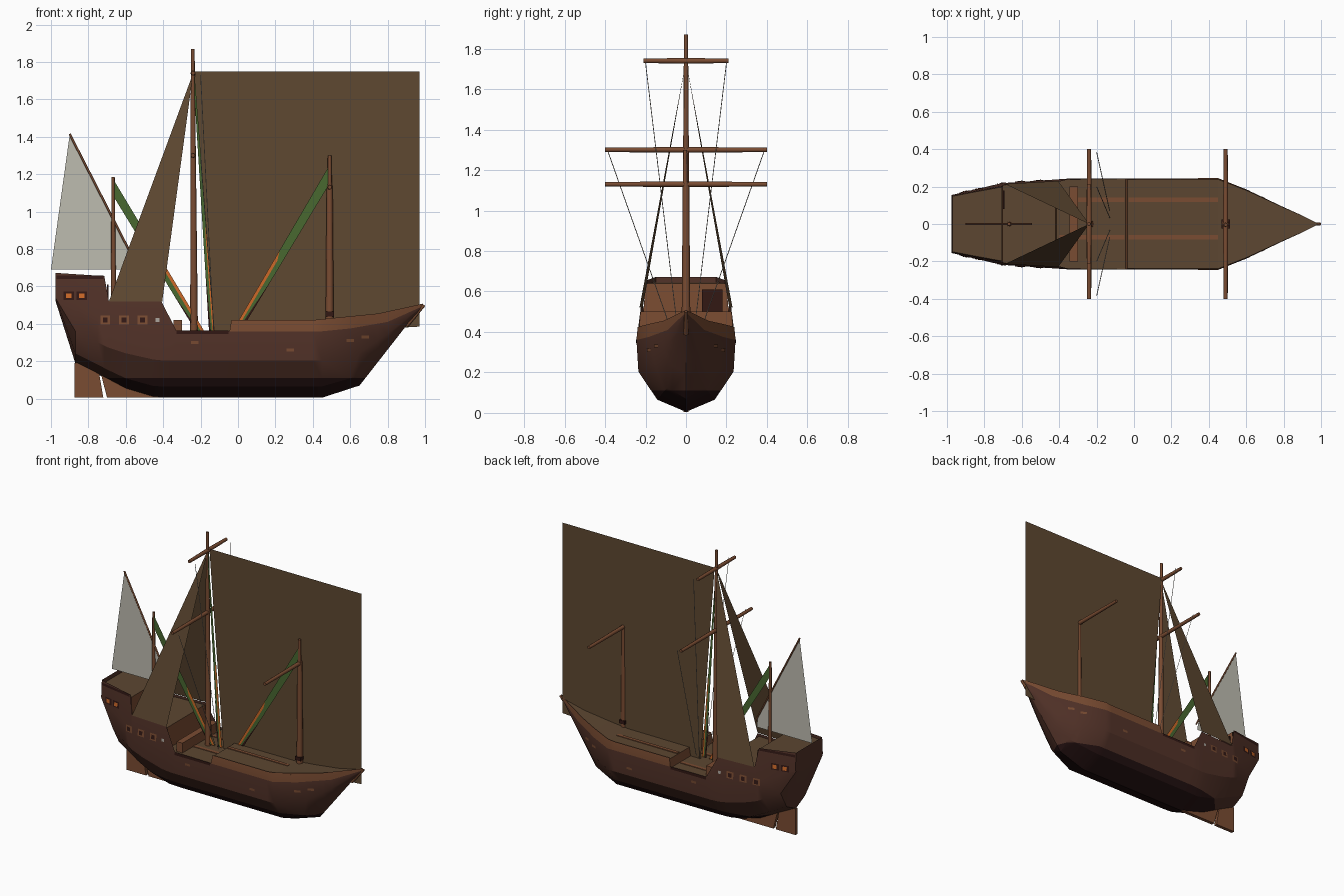
import bpy, bmesh
from mathutils import Vector

cube = bpy.data.objects.get("Cube")
if cube:
    bpy.data.objects.remove(cube)


def material(name, *rgb):
    linear = [((c / 255 + 0.055) / 1.055) ** 2.4 for c in rgb] + [1]
    m = bpy.data.materials.new(name)
    m.use_nodes = True
    m.diffuse_color = linear
    shader = m.node_tree.nodes["Principled BSDF"]
    shader.inputs["Base Color"].default_value = linear
    shader.inputs["Roughness"].default_value = 0.9
    return m


HULL = material("hull brown", 82, 50, 40)
BOTTOM = material("tarred bottom", 36, 17, 17)
WOOD = material("red wood", 122, 76, 50)
DECK = material("deck planks", 92, 70, 49)
RIGGING = material("rigging brown", 94, 72, 49)
CANVAS = material("pale canvas", 190, 188, 176)
GREEN = material("pennant green", 72, 104, 48)
ORANGE = material("lamp orange", 205, 105, 40)
TRIM = material("dark trim", 50, 24, 20)
GREY = material("rope grey", 165, 160, 152)


def finish(name, bm, *mats):
    mesh = bpy.data.meshes.new(name)
    bm.to_mesh(mesh)
    bm.free()
    for m in mats:
        mesh.materials.append(m)
    ob = bpy.data.objects.new(name, mesh)
    bpy.context.collection.objects.link(ob)
    return ob


def smooth(ob, angle):
    bpy.ops.object.select_all(action="DESELECT")
    bpy.context.view_layer.objects.active = ob
    ob.select_set(True)
    bpy.ops.object.shade_smooth_by_angle(angle=angle)


def sheet(name, points, mat):
    bm = bmesh.new()
    bm.faces.new([bm.verts.new(p) for p in points])
    return finish(name, bm, mat)


def flat(name, outline, mat, y=0.0):
    return sheet(name, [(x, y, z) for x, z in outline], mat)


def spar(name, a, b, r1, r2, mat=WOOD, sides=8):
    a, b = Vector(a), Vector(b)
    bm = bmesh.new()
    bmesh.ops.create_cone(bm, cap_ends=True, segments=sides, radius1=r1, radius2=r2, depth=(b - a).length)
    ob = finish(name, bm, mat)
    ob.location = (a + b) / 2
    ob.rotation_euler = (b - a).to_track_quat("Z", "Y").to_euler()
    if sides > 4:
        smooth(ob, 0.9)
    return ob


def block(name, low, high, mat):
    bm = bmesh.new()
    bmesh.ops.create_cube(bm, size=1)
    low, high = Vector(low), Vector(high)
    for v in bm.verts:
        v.co = (low + high) / 2 + v.co * (high - low)
    return finish(name, bm, mat)


def lerp(table, t):
    for (a, u), (b, v) in zip(table, table[1:]):
        if t <= b:
            return u + (v - u) * max(t - a, 0) / (b - a)
    return table[-1][1]


# Hull lines: keel height, wale height, rail height and half beam along x
KEEL = [(-.975, .52), (-.87, .19), (-.75, .13), (-.6, .05), (-.45, .005), (.45, .005), (.65, .07), (.9, .39), (.99, .49)]
WALE = [(-.975, .55), (-.7, .41), (-.4, .36), (.45, .36), (.6, .375), (.8, .41), (.99, .495)]
RAIL = [(-.975, .672), (-.715, .655), (-.69, .52), (-.41, .52), (-.33, .365), (-.045, .362),
        (-.035, .42), (.4, .42), (.75, .455), (.99, .508)]
BEAM = [(-.975, .155), (-.71, .218), (-.36, .242), (.45, .245), (.6, .185), (.8, .09), (.9, .045), (.99, 0)]
SECTION = [(0, 0), (.17, .58), (.56, .96), (1, 1)]


def hull_y(x, z):
    keel, wale, beam = lerp(KEEL, x), lerp(WALE, x), lerp(BEAM, x)
    if z > wale:
        return beam * (1 - 0.4 * (z - wale))
    return beam * lerp(SECTION, (z - keel) / (wale - keel))


def build_hull():
    stations = sorted({x for t in (KEEL, RAIL, BEAM) for x, _ in t})
    bm = bmesh.new()
    rings = []
    for x in stations:
        keel, wale, rail = lerp(KEEL, x), lerp(WALE, x), lerp(RAIL, x)
        levels = [keel + f * (wale - keel) for f, _ in SECTION] + [max(rail, wale)]
        half = [(hull_y(x, z), z) for z in levels]
        ring = [(-y, z) for y, z in half[:0:-1]] + half
        rings.append([bm.verts.new((x, y, z)) for y, z in ring])
    for a, b in zip(rings, rings[1:]):
        last = len(a) - 2
        for i in range(last + 1):
            face = bm.faces.new((a[i], a[i + 1], b[i + 1], b[i]))
            # Bulwark strip ahead of the waist is lighter wood
            if i in (0, last) and a[0].co.x > -.05:
                face.material_index = 2
    bm.faces.new(rings[0])
    bmesh.ops.remove_doubles(bm, verts=bm.verts, dist=0.0005)
    # Cut the waterline
    bmesh.ops.bisect_plane(bm, geom=bm.verts[:] + bm.edges[:] + bm.faces[:], plane_co=(0, 0, .11), plane_no=(0, 0, 1))
    for f in bm.faces:
        if f.calc_center_median().z < .11:
            f.material_index = 1
    bmesh.ops.recalc_face_normals(bm, faces=bm.faces)
    smooth(finish("hull", bm, HULL, BOTTOM, WOOD), 0.5)


build_hull()

# Stepped deck with bulkheads at each level
LEVELS = [(-.97, .645), (-.705, .64), (-.7, .5), (-.42, .5), (-.415, .35), (-.045, .35), (-.035, .41),
          (.45, .412), (.6, .427), (.8, .452), (.9, .476), (.985, .495)]
bm = bmesh.new()
rows = [[bm.verts.new((x, s * hull_y(x, z), z)) for s in (-1, 1)] for x, z in LEVELS]
for a, b in zip(rows, rows[1:]):
    steep = abs(a[0].co.z - b[0].co.z) > .05
    bm.faces.new((a[0], b[0], b[1], a[1])).material_index = int(steep)
finish("deck", bm, DECK, WOOD)
for y in (-.07, .13):
    block("deck_strake", (-.03, y - .012, .405), (.45, y + .012, .416), WOOD)
    block("waist_strake", (-.4, y - .012, .345), (-.05, y + .012, .354), WOOD)
block("cabin_door", (-.7, .08, .5), (-.692, .18, .61), TRIM)
block("deck_step", (-.345, -.2, .34), (-.3, .2, .42), WOOD)


# Plates that follow the hull skin
def plate(name, x0, x1, z0, z1, mat, lift=.004):
    for s in (-1, 1):
        corners = ((x0, z0), (x1, z0), (x1, z1), (x0, z1))
        sheet(name, [(x, s * (hull_y(x, z) + lift), z) for x, z in corners][::-s], mat)


def window(name, x, z, w, h, frame, pane):
    plate(name + "_frame", x - w, x + w, z - h, z + h, frame)
    plate(name + "_pane", x - w * .5, x + w * .5, z - h * .6, z + h * .6, pane, .007)


for x in (-.71, -.61, -.51):
    window("gun_port", x, .42, .026, .024, WOOD, TRIM)
plate("small_port", -.44, -.42, .41, .43, GREY)
for x in (-.905, -.835):
    window("stern_window", x, .55, .028, .022, TRIM, ORANGE)
plate("poop_trim", -.97, -.72, .64, .657, TRIM)
plate("waist_trim", -.33, -.05, .345, .363, TRIM)
for x, z in ((-.23, .3), (.28, .26), (.6, .31), (.68, .33)):
    plate("hull_patch", x - .02, x + .02, z - .008, z + .008, WOOD)

# Rudder and skeg
for name, outline in (("rudder", [(-.875, .19), (-.875, .005), (-.72, .005), (-.745, .15), (-.8, .2)]),
                      ("skeg", [(-.735, .14), (-.7, .005), (-.42, .005), (-.5, .05), (-.7, .15)])):
    ob = flat(name, outline, WOOD)
    ob.modifiers.new("thickness", "SOLIDIFY").thickness = .024
    ob.modifiers["thickness"].offset = 0

spar("stem_post", (.9, 0, .39), (.995, 0, .5), .012, .008)

# Masts and yards
spar("main_mast", (-.235, 0, .34), (-.242, 0, 1.87), .021, .01)
spar("fore_mast", (.49, 0, .4), (.49, 0, 1.14), .022, .016)
spar("fore_topmast", (.49, -.004, 1.13), (.49, -.004, 1.3), .012, .01)
spar("mizzen_mast", (-.665, 0, .48), (-.668, 0, 1.185), .014, .009)
block("mast_collar", (.468, -.025, .44), (.512, .025, .465), TRIM)
for name, x, z, reach in (("main_yard", -.24, 1.3, .4), ("top_yard", -.24, 1.74, .21), ("fore_yard", .49, 1.13, .4)):
    for s in (-1, 1):
        spar(name, (x, 0, z), (x, s * reach, z), .014, .011)
spar("mizzen_yard", (-.9, 0, 1.415), (-.55, 0, .73), .006, .006)

# Sails and shroud panels
flat("mizzen_sail", [(-.9, 1.41), (-1, .69), (-.56, .69), (-.57, .78)], CANVAS)
flat("great_sheet", [(-.235, 1.748), (-.125, .35), (.4, .35), (.97, .385), (.97, 1.748)], RIGGING, .012)
for s in (-1, 1):
    sheet("shroud_panel", [(-.24, 0, 1.74), (-.69, s * .214, .52), (-.405, s * .23, .52)], RIGGING)


# Pennants hung along the stays, with an orange lower border
def pennant(name, top, foot, drop, width, y):
    (tx, tz), (fx, fz) = top, foot
    high, low = (tx, tz), (tx, tz - drop)
    left, right = sorted((fx, fx + width))
    near, far = (right, left) if tx < fx else (left, right)
    flat(name, [high, (near, fz), (far, fz), low], GREEN, y)
    mid = lambda p, q, t: (p[0] + (q[0] - p[0]) * t, p[1] + (q[1] - p[1]) * t)
    a, b = (near, fz), (far, fz)
    for dy in (-.003, .003):
        flat(name + "_border", [mid(high, a, .55), a, mid(a, b, .4), mid(mid(high, a, .6), mid(low, b, .6), .4)],
             ORANGE, y + dy)
        flat(name + "_hem", [mid(low, b, .7), b, mid(b, a, .35)], TRIM, y + dy)


pennant("mizzen_pennant", (-.665, 1.17), (-.225, .36), .09, .045, -.006)
pennant("main_pennant", (-.232, 1.73), (-.155, .36), .12, .03, -.006)
pennant("fore_pennant", (.49, 1.25), (.005, .42), .1, .045, -.008)

# Running ropes
for s in (-1, 1):
    spar("yard_rope", (-.2, s * .385, 1.29), (-.13, s * .07, .4), .002, .002, GREY, 4)
    spar("top_rope", (-.2, s * .2, 1.73), (-.13, s * .035, .36), .002, .002, GREY, 4)
